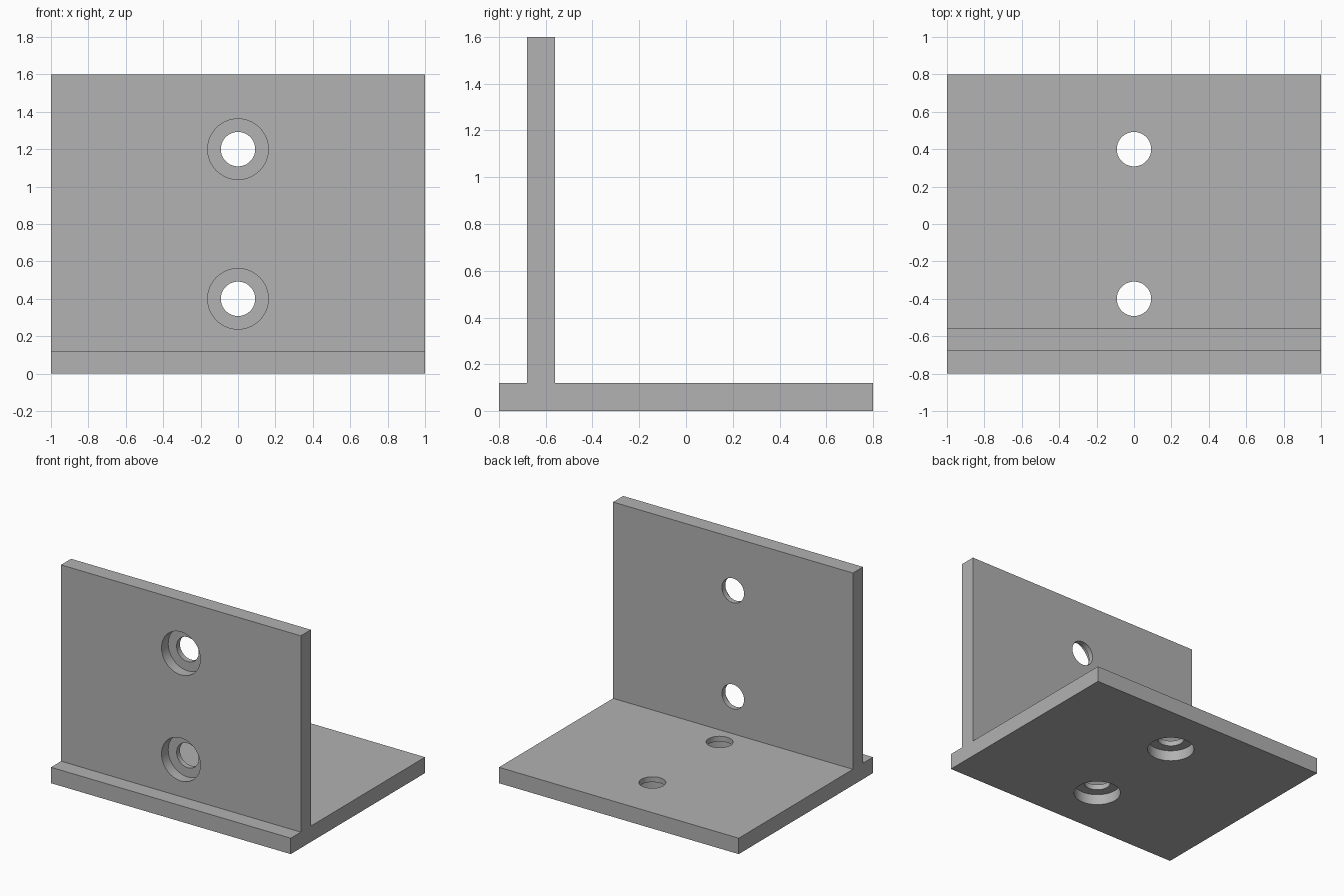
import bpy
import bmesh
from math import radians
from mathutils import Matrix, Vector

cube = bpy.data.objects.get("Cube")
if cube:
    bpy.data.objects.remove(cube, do_unlink=True)

THICK = 0.12      # plate thickness
BORE = 0.08       # depth of the wide recess
R_HOLE, R_BORE = 0.092, 0.162

grey = bpy.data.materials.new("plain grey")
grey.use_nodes = True
grey.diffuse_color = (0.445, 0.445, 0.445, 1)
grey.node_tree.nodes["Principled BSDF"].inputs["Base Color"].default_value = grey.diffuse_color


def make_object(name, bm):
    bmesh.ops.recalc_face_normals(bm, faces=bm.faces)
    mesh = bpy.data.meshes.new(name)
    bm.to_mesh(mesh)
    bm.free()
    mesh.materials.append(grey)
    obj = bpy.data.objects.new(name, mesh)
    bpy.context.collection.objects.link(obj)
    return obj


def stepped_cutter(name, matrix):
    """Counterbore tool: wide below BORE, narrow above, along local z."""
    bm = bmesh.new()
    profile = [(0, -0.1), (R_BORE, -0.1), (R_BORE, BORE), (R_HOLE, BORE), (R_HOLE, 0.2), (0, 0.2)]
    verts = [bm.verts.new((r, 0, z)) for r, z in profile]
    edges = [bm.edges.new(pair) for pair in zip(verts, verts[1:])]
    bmesh.ops.spin(bm, geom=verts + edges, cent=(0, 0, 0), axis=(0, 0, 1),
                   angle=radians(360), steps=64)
    bmesh.ops.remove_doubles(bm, verts=bm.verts, dist=1e-5)
    cutter = make_object(name, bm)
    cutter.data.transform(matrix)
    cutter.hide_render = True
    return cutter


# Bracket body: base plate and upright wall as one extruded profile
back, front, wall_front = 0.8, -0.8, -0.68
wall_back = wall_front + THICK
outline = [(front, 0), (back, 0), (back, THICK), (wall_back, THICK),
           (wall_back, 1.6), (wall_front, 1.6), (wall_front, THICK), (front, THICK)]
bm = bmesh.new()
face = bm.faces.new([bm.verts.new((-1, y, z)) for y, z in outline])
side = bmesh.ops.extrude_face_region(bm, geom=[face])["geom"]
bmesh.ops.translate(bm, vec=Vector((2, 0, 0)),
                    verts=[v for v in side if isinstance(v, bmesh.types.BMVert)])
bracket = make_object("bracket", bm)

# Counterbored holes: two from below the base, two from the front of the wall
to_back = Matrix.Rotation(radians(-90), 4, "X")
cutters = []
for offset in (-0.4, 0.4):
    cutters.append(stepped_cutter("base_hole_cutter", Matrix.Translation((0, offset, 0))))
    cutters.append(stepped_cutter("wall_hole_cutter",
                                  Matrix.Translation((0, wall_front, 0.8 + offset)) @ to_back))
for cutter in cutters:
    cut = bracket.modifiers.new("hole", "BOOLEAN")
    cut.operation = "DIFFERENCE"
    cut.solver = "EXACT"
    cut.object = cutter

# Apply the cuts, drop the tools and smooth the bores
bpy.ops.object.select_all(action="DESELECT")
bracket.select_set(True)
bpy.context.view_layer.objects.active = bracket
for name in [m.name for m in bracket.modifiers]:
    bpy.ops.object.modifier_apply(modifier=bracket.modifiers[0].name)
for cutter in cutters:
    bpy.data.objects.remove(cutter, do_unlink=True)
bpy.ops.object.shade_smooth_by_angle(angle=radians(30))
